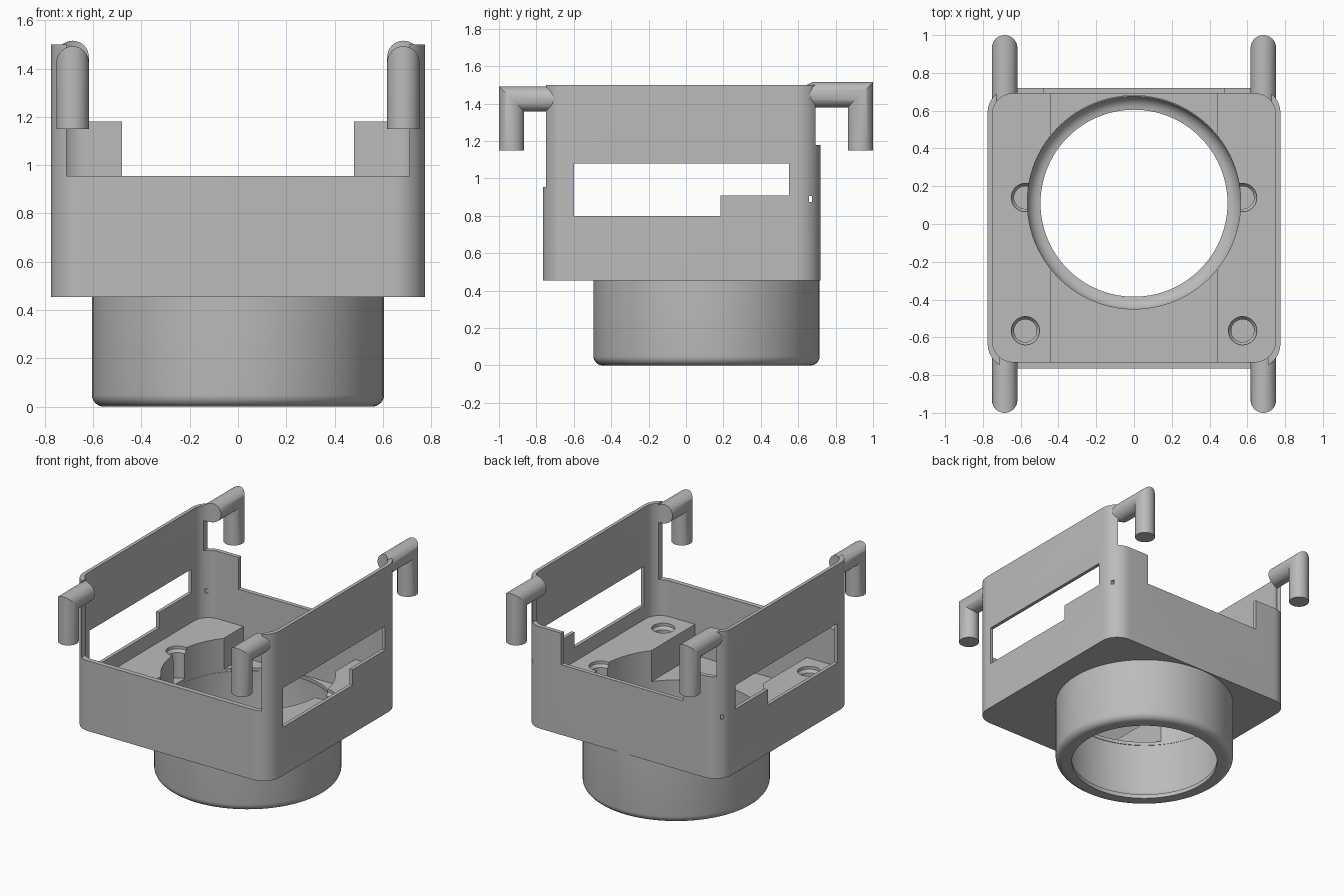
import bpy, bmesh
from math import sin, cos, pi, radians

if "Cube" in bpy.data.objects:
    bpy.data.objects.remove(bpy.data.objects["Cube"], do_unlink=True)

grey = bpy.data.materials.new("plain_grey")
grey.use_nodes = True
grey.diffuse_color = (0.5, 0.5, 0.5, 1)
grey.node_tree.nodes["Principled BSDF"].inputs["Base Color"].default_value = (0.5, 0.5, 0.5, 1)


def finish(name, bm):
    bmesh.ops.recalc_face_normals(bm, faces=bm.faces[:])
    mesh = bpy.data.meshes.new(name)
    bm.to_mesh(mesh)
    bm.free()
    ob = bpy.data.objects.new(name, mesh)
    bpy.context.collection.objects.link(ob)
    mesh.materials.append(grey)
    return ob


def stack(name, rings):
    """Skin a list of equal-length point rings and cap both ends."""
    bm = bmesh.new()
    loops = [[bm.verts.new(p) for p in ring] for ring in rings]
    n = len(loops[0])
    for a, b in zip(loops, loops[1:]):
        for i in range(n):
            j = (i + 1) % n
            bm.faces.new((a[i], a[j], b[j], b[i]))
    bm.faces.new(loops[0])
    bm.faces.new(loops[-1])
    return finish(name, bm)


def box(name, x0, x1, y0, y1, z0, z1):
    return stack(name, [[(x0, y0, z), (x1, y0, z), (x1, y1, z), (x0, y1, z)] for z in (z0, z1)])


def rounded_box(name, half, y0, y1, r, z0, z1, seg=12):
    outline = []
    corners = [(half - r, y1 - r), (r - half, y1 - r), (r - half, y0 + r), (half - r, y0 + r)]
    for k, (cx, cy) in enumerate(corners):
        for i in range(seg + 1):
            a = (k + i / seg) * pi / 2
            outline.append((cx + r * cos(a), cy + r * sin(a)))
    return stack(name, [[(x, y, z) for x, y in outline] for z in (z0, z1)])


def turned(name, x, y, profile, seg=48):
    return stack(name, [[(x + r * cos(2 * pi * i / seg), y + r * sin(2 * pi * i / seg), z)
                         for i in range(seg)] for r, z in profile])


def cut(ob, *cutters):
    bpy.context.view_layer.objects.active = ob
    for c in cutters:
        m = ob.modifiers.new("cut", 'BOOLEAN')
        m.operation, m.solver, m.object = 'DIFFERENCE', 'EXACT', c
        bpy.ops.object.modifier_apply(modifier=m.name)


# Cutters shared by several parts
BORE_Y, BORE_R, FLOOR, PLATFORM = 0.115, 0.565, 0.48, 0.70
cavity = rounded_box("cavity_cutter", 0.75, -0.73, 0.69, 0.11, FLOOR, 2)
bore = turned("bore_cutter", 0, BORE_Y, [(BORE_R, 0.3), (BORE_R, 0.9)], 96)
helpers = [cavity, bore]

# Housing shell with low front and stepped back
housing = rounded_box("housing", 0.775, -0.765, 0.72, 0.13, 0.455, 1.5)
openings = [
    box("front_cutter", -0.71, 0.71, -0.9, -0.6, 0.955, 2),
    box("back_low_cutter", -0.48, 0.48, 0.5, 0.9, 0.955, 2),
    box("back_high_cutter", -0.725, 0.725, 0.55, 0.9, 1.18, 2),
    box("window_cutter", -1, 1, -0.6, 0.185, 0.8, 1.08),
    box("window_step_cutter", -1, 1, 0.18, 0.55, 0.91, 1.08),
    box("pinhole_cutter", -1, 1, 0.657, 0.673, 0.875, 0.905),
]
cut(housing, cavity, bore, *openings)
helpers += openings

# Raised inner platforms with countersunk screw holes
platforms = rounded_box("inner_platforms", 0.755, -0.735, 0.695, 0.115, 0.47, PLATFORM)
channel = box("channel_cutter", -0.44, 0.44, -1, 1, 0.4, 1)
screws = [turned("screw_cutter", s * 0.575, y,
                 [(0.06, FLOOR), (0.06, 0.66), (0.075, 0.68), (0.075, 0.8)], 32)
          for s in (-1, 1) for y in (-0.565, 0.14)]
cut(platforms, channel, bore, *screws)
helpers += [channel, *screws]

# Round tube with filleted foot and inner lip
FILLET = 0.05
profile = [(BORE_R, 0.46), (BORE_R, 0.10)]
profile += [(0.495 + 0.07 * cos(a), 0.10 - 0.07 * sin(a))
            for a in (radians(15 * k) for k in range(1, 7))]
profile += [(0.495, 0)]
profile += [(0.605 - FILLET + FILLET * sin(a), FILLET - FILLET * cos(a))
            for a in (radians(15 * k) for k in range(7))]
profile += [(0.605, 0.46), (BORE_R, 0.46)]
tube = turned("round_tube", 0, 0.11, profile, 96)
bm = bmesh.new()
bm.from_mesh(tube.data)
bmesh.ops.delete(bm, geom=[f for f in bm.faces if len(f.verts) > 4], context='FACES_ONLY')
bmesh.ops.remove_doubles(bm, verts=bm.verts[:], dist=0.0001)
bmesh.ops.recalc_face_normals(bm, faces=bm.faces[:])
bm.to_mesh(tube.data)
bm.free()

# Four mitred hooks at the corners
parts = [housing, platforms, tube]
R = 0.0675
circle = [(R * cos(2 * pi * i / 32), R * sin(2 * pi * i / 32)) for i in range(32)]
for end, s, z in (("front", -1, 1.425), ("back", 1, 1.448)):
    for side, x in (("left", 0.685), ("right", -0.685)):
        hook = stack(f"{end}_{side}_hook", [
            [(x + u, s * 0.6, z + v) for u, v in circle],
            [(x + u, s * (1 - R + v), z + v) for u, v in circle],
            [(x + u, s * (1 - R + v), 1.15) for u, v in circle]])
        cut(hook, cavity)
        parts.append(hook)

for h in helpers:
    bpy.data.objects.remove(h, do_unlink=True)

# Smooth curved faces, keep edges crisp
bpy.ops.object.select_all(action='DESELECT')
for p in parts:
    p.select_set(True)
bpy.context.view_layer.objects.active = housing
bpy.ops.object.shade_smooth_by_angle(angle=radians(30))
